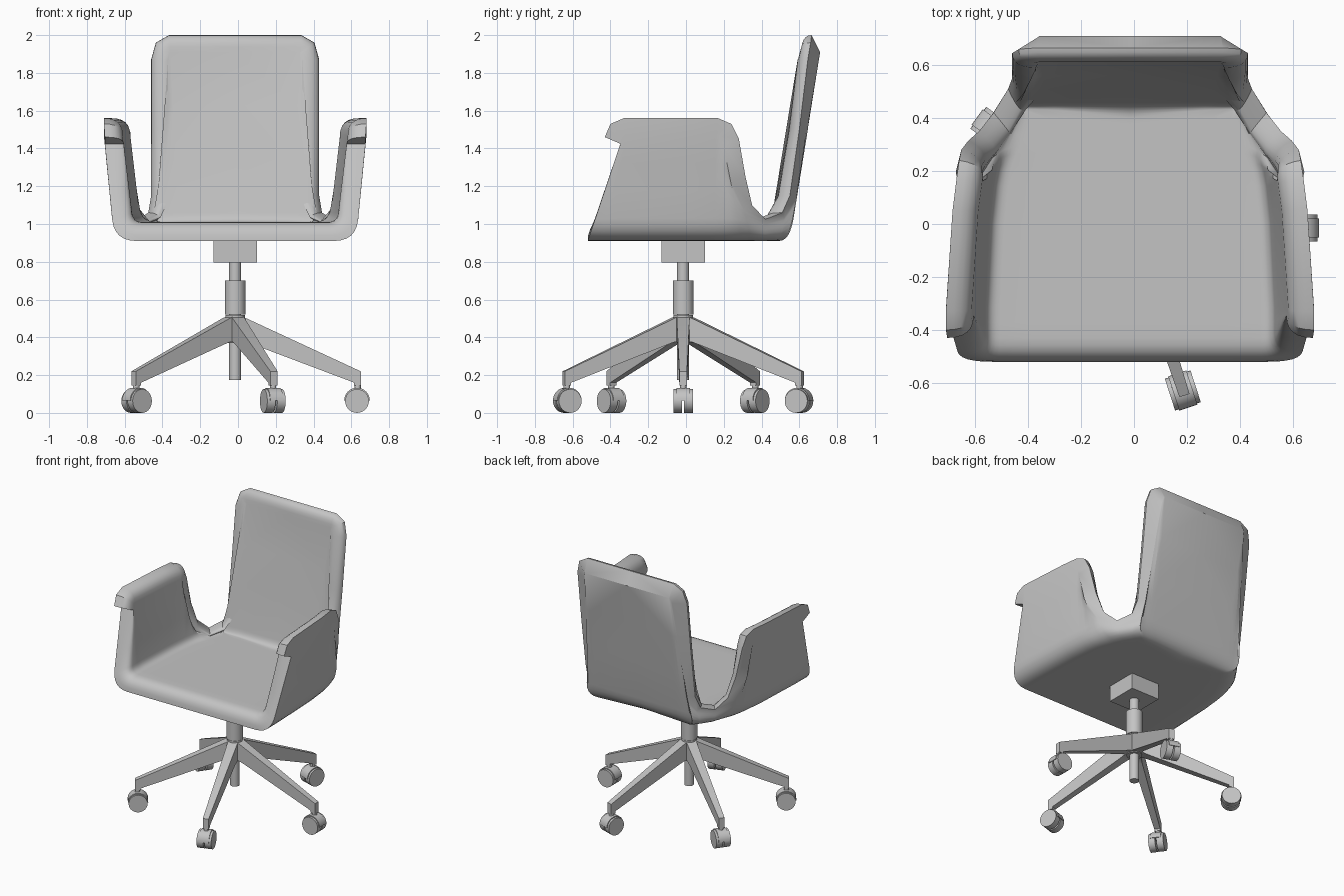
import bpy
import bmesh
from math import cos, sin, radians, pi
from mathutils import Vector, Matrix

if "Cube" in bpy.data.objects:
    bpy.data.objects.remove(bpy.data.objects["Cube"], do_unlink=True)

grey = bpy.data.materials.new("light_grey")
grey.use_nodes = True
grey.diffuse_color = (0.55, 0.55, 0.55, 1)
grey.node_tree.nodes["Principled BSDF"].inputs["Base Color"].default_value = grey.diffuse_color

AXIS = Vector((-0.015, -0.015, 0))


def finish(name, bm, angle=35):
    bmesh.ops.remove_doubles(bm, verts=bm.verts, dist=0.0005)
    bmesh.ops.recalc_face_normals(bm, faces=bm.faces)
    mesh = bpy.data.meshes.new(name)
    bm.to_mesh(mesh)
    bm.free()
    obj = bpy.data.objects.new(name, mesh)
    bpy.context.collection.objects.link(obj)
    mesh.materials.append(grey)
    bpy.ops.object.select_all(action="DESELECT")
    obj.select_set(True)
    bpy.context.view_layer.objects.active = obj
    bpy.ops.object.shade_smooth_by_angle(angle=radians(angle))
    return obj


def clamp(v, low=0.0, high=1.0):
    return max(low, min(high, v))


def bezier(a, c, b, steps):
    ts = [k / steps for k in range(steps + 1)]
    return [a * (1 - t) ** 2 + c * 2 * t * (1 - t) + b * t * t for t in ts]


def grid(bm, rows):
    verts = [[bm.verts.new(p) for p in row] for row in rows]
    for r, s in zip(verts, verts[1:]):
        for j in range(len(r) - 1):
            bm.faces.new((r[j], r[j + 1], s[j + 1], s[j]))


# Upholstered shell: stations run from the front edge round to the back centre.
# Each holds the plan corner, the rim point and the wall's facing angle.
STATIONS = [
    ((.64, -.52), (.69, -.43, 1.46), 0),
    ((.64, -.45), (.695, -.40, 1.53), 0),
    ((.64, -.38), (.695, -.33, 1.56), 0),
    ((.625, 0), (.67, .05, 1.56), 0),
    ((.61, .15), (.655, .17, 1.56), 4),
    ((.60, .21), (.645, .24, 1.53), 8),
    ((.59, .25), (.637, .28, 1.45), 14),
    ((.57, .30), (.61, .315, 1.25), 25),
    ((.545, .35), (.57, .35, 1.1), 36),
    ((.51, .42), (.515, .42, 1.025), 50),
    ((.47, .50), (.46, .51, 1.06), 66),
    ((.45, .54), (.445, .55, 1.15), 80),
    ((.44, .55), (.445, .60, 1.5), 90),
    ((.42, .55), (.445, .645, 1.87), 90),
    ((.38, .55), (.42, .66, 1.96), 90),
    ((.3, .55), (.35, .665, 2), 90),
    ((0, .55), (0, .665, 2), 90),
]
BOTTOM, TOP, EDGE = 0.91, 1.01, 0.09


def wall_profile(start, corner, top, radius, last=None):
    # Floor line, fillet, then wall up to the rim
    a = corner + (start - corner).normalized() * radius
    up = top - corner
    b = corner + up.normalized() * min(radius, up.length * 0.6)
    floor = [start.lerp(a, k / 4) for k in range(4)]
    wall = [b.lerp(top, k / 3) for k in (1, 2, 3)]
    return floor + bezier(a, corner, b, 6) + wall + ([last] if last else [top])


rims = [Vector(s[1]) for s in STATIONS]
rims.append(rims[-2] * Vector((0, 1, 1)).x + Vector((-rims[-2].x, rims[-2].y, rims[-2].z)))
outer, inner, edge = [], [], []
for i, (plan, rim, angle) in enumerate(STATIONS):
    rim = Vector(rim)
    n = Vector((-cos(radians(angle)), -sin(radians(angle)), 0))
    tangent = rims[i + 1] - rims[max(i - 1, 0)]
    d = n.cross(tangent).normalized() * clamp((rim.z - 1.0) * 0.6, 0.01, EDGE)
    back = clamp((i - 10) / 2)
    corner = Vector((*plan, BOTTOM))
    start = Vector((0, min(plan[1], 0.3), BOTTOM))
    chamfer = rim + d - n * 0.045 * back
    outer.append(wall_profile(start, corner, chamfer, 0.12, rim))

    push = Vector((0, EDGE * clamp(-plan[1] / 0.52), TOP - BOTTOM))
    inset = n * (0.1 - 0.045 * back)
    inner_rim = rim + inset + d
    inner.append(wall_profile(start + push, corner + push + n * 0.1, inner_rim, 0.05))
    edge.append(bezier(rim, rim + inset, inner_rim, 6))

# Rolled front edge joins the underside to the seat
front = []
for o, p in zip(outer[0], inner[0]):
    front.append(bezier(o, Vector((p.x, o.y, p.z)), p, 6))
front[-1] = edge[0]

bm = bmesh.new()
for rows in (outer, inner, edge, front):
    grid(bm, rows)
bmesh.ops.dissolve_degenerate(bm, dist=0.0005, edges=bm.edges)
shell = finish("seat_shell", bm)
shell.location.x = AXIS.x
mirror = shell.modifiers.new("mirror", "MIRROR")
mirror.merge_threshold = 0.002


def cylinder(name, radius, z0, z1, at=AXIS, sides=32):
    bm = bmesh.new()
    move = Matrix.Translation(Vector((at.x, at.y, (z0 + z1) / 2)))
    bmesh.ops.create_cone(bm, cap_ends=True, segments=sides, radius1=radius,
                          radius2=radius, depth=z1 - z0, matrix=move)
    return finish(name, bm)


def extrude_profile(name, points, widths, place):
    # Profile in the radial plane, with a half width at each point
    bm = bmesh.new()
    sides = [[bm.verts.new(place @ Vector((x, s * w, z))) for (x, z), w in zip(points, widths)]
             for s in (-1, 1)]
    for side in sides:
        bm.faces.new(side)
    for k in range(len(points)):
        m = (k + 1) % len(points)
        bm.faces.new((sides[0][k], sides[0][m], sides[1][m], sides[1][k]))
    return finish(name, bm)


# Column and mounting block
cylinder("lower_column", 0.032, 0.175, 0.80)
cylinder("column_sleeve", 0.055, 0.52, 0.70)
cylinder("base_hub", 0.052, 0.37, 0.517)
bm = bmesh.new()
bmesh.ops.create_cube(bm, size=1, matrix=Matrix.Translation(AXIS + Vector((0, 0, 0.855)))
                      @ Matrix.Diagonal((0.23, 0.23, 0.12, 1)))
finish("mounting_block", bm)

# Five legs with twin-wheel casters
LEG = [(0, .515), (.05, .505), (.665, .22), (.665, .145), (.63, .145), (.63, .16), (.1, .36), (.06, .375), (0, .375)]
LEG_WIDTH = [.034, .034, .02, .02, .02, .02, .03, .034, .034]
ARC = [pi * k / 16 for k in range(17)]
HOOD = [(.645 + .068 * cos(a), .065 + .068 * sin(a)) for a in ARC]
for i in range(5):
    place = Matrix.Translation(AXIS) @ Matrix.Rotation(radians(72 * i), 4, "Z")
    extrude_profile(f"leg_{i + 1}", LEG, LEG_WIDTH, place)
    extrude_profile(f"caster_hood_{i + 1}", HOOD, [0.036] * len(HOOD), place)
    cylinder(f"caster_stem_{i + 1}", 0.017, 0.12, 0.16, place @ Vector((.648, 0, 0)), 16)
    bm = bmesh.new()
    for side in (-1, 1):
        wheel = place @ Matrix.Translation((.645, side * .028, .063)) @ Matrix.Rotation(pi / 2, 4, "X")
        bmesh.ops.create_cone(bm, cap_ends=True, segments=28, radius1=.063,
                              radius2=.063, depth=.046, matrix=wheel)
    finish(f"caster_wheels_{i + 1}", bm)
